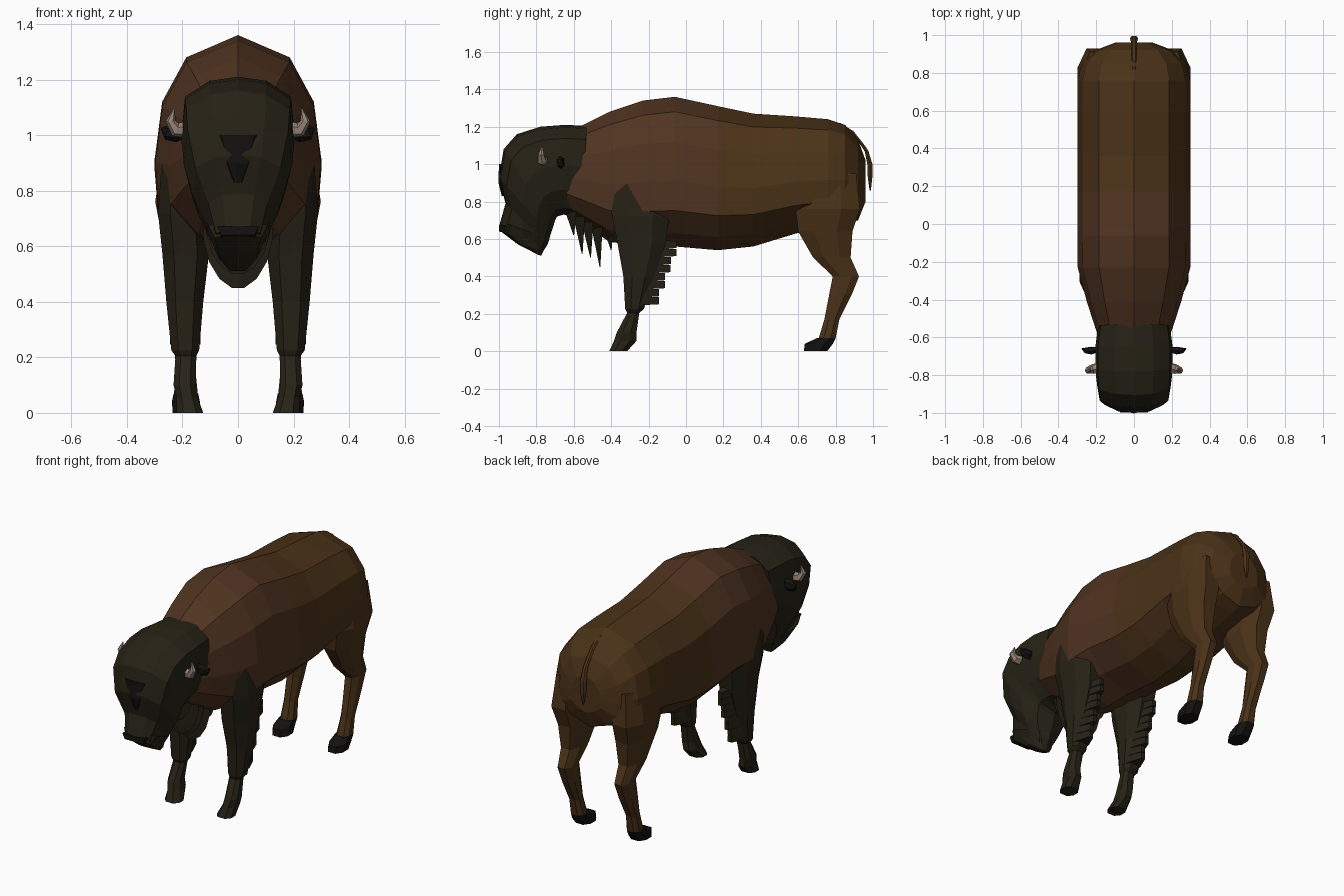
import bpy, bmesh, math
from mathutils import Vector

if "Cube" in bpy.data.objects:
    bpy.data.objects.remove(bpy.data.objects["Cube"])


def material(name, rgb):
    m = bpy.data.materials.new(name)
    m.diffuse_color = (*rgb, 1)
    m.use_nodes = True
    m.node_tree.nodes["Principled BSDF"].inputs["Base Color"].default_value = m.diffuse_color
    return m


COAT = material("coat", (0.07, 0.032, 0.009))
HUMP = material("hump", (0.08, 0.034, 0.015))
DARK = material("dark_hair", (0.02, 0.016, 0.008))
BLACK = material("black", (0.007, 0.006, 0.005))
HORN = material("horn", (0.30, 0.22, 0.17))


def build(name, rings, *mats):
    """Skin a series of equal-length closed rings, flat shaded with end caps."""
    bm = bmesh.new()
    vs = [[bm.verts.new(p) for p in r] for r in rings]
    n = len(vs[0])
    for a, b in zip(vs, vs[1:]):
        for i in range(n):
            bm.faces.new((a[i], a[(i + 1) % n], b[(i + 1) % n], b[i]))
    bm.faces.new(vs[0])
    bm.faces.new(vs[-1][::-1])
    bmesh.ops.remove_doubles(bm, verts=bm.verts, dist=1e-5)
    bmesh.ops.recalc_face_normals(bm, faces=bm.faces)
    me = bpy.data.meshes.new(name)
    bm.to_mesh(me)
    bm.free()
    ob = bpy.data.objects.new(name, me)
    bpy.context.collection.objects.link(ob)
    for m in mats:
        me.materials.append(m)
    return ob


def section(yt, zt, yb, zb, w, shape):
    """Left/right symmetric ring between a top and a bottom midline point."""
    half = [(w * f, yt + (yb - yt) * t, zt + (zb - zt) * t) for t, f in shape]
    return half + [(-x, y, z) for x, y, z in half[-2:0:-1]]


def limb_ring(s, z, y0, y1, x0, x1):
    """Eight-sided horizontal ring filling the given rectangle."""
    cx, cy, rx, ry = (x0 + x1) / 2, (y0 + y1) / 2, (x1 - x0) / 2, (y1 - y0) / 2
    oct8 = [(1, .42), (.5, 1), (-.5, 1), (-1, .42), (-1, -.42), (-.5, -1), (.5, -1), (1, -.42)]
    return [(s * (cx + a * rx), cy + b * ry, z) for a, b in oct8]


def spine(name, path, mat, sides=6, flat=1.0):
    """Tapered tube along (x, y, z, radius) points."""
    pts = [Vector(p[:3]) for p in path]
    rings = []
    for i, p in enumerate(pts):
        d = (pts[min(i + 1, len(pts) - 1)] - pts[max(i - 1, 0)]).normalized()
        u = d.cross(Vector((0, 1, 0.1))).normalized()
        v = d.cross(u)
        r = path[i][3]
        rings.append([p + u * r * math.cos(2 * math.pi * k / sides)
                      + v * r * flat * math.sin(2 * math.pi * k / sides) for k in range(sides)])
    return build(name, rings, mat)


# Barrel, hump and rump
BODY = [(0, 0), (.10, .62), (.30, .91), (.56, 1), (.76, .96), (.91, .58), (1, 0)]
body = build("body", [section(y, t, y, b, w, BODY) for y, t, b, w in [
    (-.64, 1.17, .74, .17), (-.55, 1.21, .68, .205), (-.41, 1.28, .585, .25),
    (-.23, 1.34, .56, .298), (-.06, 1.36, .56, .30), (.17, 1.31, .54, .30),
    (.36, 1.27, .56, .30), (.59, 1.255, .63, .30), (.76, 1.24, .66, .30),
    (.85, 1.21, .68, .275), (.92, 1.13, .70, .205), (.96, 1.02, .80, .10)]], COAT, HUMP)
for f in body.data.polygons:
    f.material_index = int(f.center.y < .1)

# Head: sections fan forward and down from the neck to the muzzle
HEAD = [(0, 0), (.03, .5), (.15, .93), (.45, 1), (.72, .85), (.93, .5), (1, 0)]
build("head", [section(*r, HEAD) for r in [
    (-.53, 1.205, -.56, .72, .19), (-.65, 1.21, -.655, .73, .205),
    (-.78, 1.20, -.69, .72, .205), (-.905, 1.16, -.70, .70, .20),
    (-.975, 1.08, -.71, .665, .195), (-1.0, .93, -.725, .62, .165),
    (-.965, .79, -.74, .57, .115), (-1.0, .665, -.76, .54, .085)]], DARK)

# Chin beard and mouth
build("chin_beard", [section(*r, HEAD) for r in [
    (-.975, .69, -.73, .60, .115), (-.99, .64, -.74, .57, .09),
    (-.90, .572, -.76, .54, .07), (-.79, .515, -.775, .51, .03)]], DARK)
build("mouth", [[(x, y, z) for x in (-.075, 0, .075) for z in [zz]][:3]
                + [(.06, y, z2), (-.06, y, z2)]
                for y, zz, z2 in [(-.999, .672, .64), (-.93, .672, .62)]], BLACK)

# Forehead mop hanging between the eyes
build("forelock", [section(*r, BODY) for r in [
    (-1.0, 1.0, -.90, 1.0, .09), (-1.003, .90, -.90, .90, .06),
    (-.985, .83, -.92, .83, .02)]], BLACK)

for s, side in ((1, "left"), (-1, "right")):
    # Front leg
    build(side + "_front_leg", [limb_ring(s, *r) for r in [
        (.90, -.42, -.06, .12, .275), (.72, -.395, -.09, .11, .288),
        (.57, -.365, -.11, .105, .272), (.40, -.335, -.17, .125, .258),
        (.225, -.325, -.225, .14, .24), (.205, -.315, -.25, .15, .225),
        (.10, -.37, -.265, .152, .232), (.055, -.385, -.265, .145, .222),
        (.0, -.41, -.315, .125, .222)]], DARK)

    # Hind leg and hoof
    build(side + "_hind_leg", [limb_ring(s, *r) for r in [
        (.95, .60, .91, .12, .27), (.76, .585, .93, .11, .298),
        (.64, .60, .89, .11, .275), (.50, .68, .88, .135, .25),
        (.40, .785, .925, .145, .235), (.30, .765, .885, .15, .23),
        (.17, .74, .82, .155, .225), (.07, .71, .80, .145, .23)]], COAT)
    build(side + "_hind_hoof", [limb_ring(s, *r) for r in [
        (.07, .70, .80, .143, .232), (.04, .635, .785, .137, .238),
        (.0, .63, .755, .135, .235)]], BLACK)

    # Ragged hair behind the front leg
    for i in range(8):
        k = i / 7
        y0, y1 = -.24 - .03 * k, -.05 - .11 * k
        z = .57 - .30 * k
        build(side + "_leg_fringe", [
            [(s * x, y, zz) for x, zz in [(.19 - w, z - h), (.19 + w, z - h), (.19 + w, z + h), (.19 - w, z + h)]]
            for y, w, h in [(y0, .055, .024), ((y0 + y1) / 2, .04, .023),
                            (y1 + (.015 if i % 2 else 0), .012, .019)]], DARK)

    # Horn, ear, eye and brow
    spine(side + "_horn", [(s * .18, -.76, 1.02, .032), (s * .225, -.77, 1.02, .026),
                           (s * .243, -.775, 1.05, .018), (s * .23, -.77, 1.095, .003)], HORN)
    spine(side + "_ear", [(s * .18, -.665, 1.02, .02), (s * .225, -.67, 1.01, .036),
                          (s * .255, -.67, 1.01, .028), (s * .275, -.66, 1.025, .004)], BLACK, flat=.6)
    spine(side + "_eye_socket", [(s * .05, -.965, .89, .02), (s * .12, -.925, .92, .035),
                                 (s * .172, -.87, .94, .02)], BLACK)

# Throat hair: U-shaped sheets tapering to an edge
for y, top, tip, w in [(-.62, .78, .62, .10), (-.575, .76, .52, .12),
                       (-.53, .73, .50, .12), (-.48, .72, .45, .13), (-.42, .70, .54, .12)]:
    rows = []
    for t in (0, .35, .65, .88, 1):
        z, th = top + (tip - top) * t, .035 * (1 - t) + .002
        x = w * math.sqrt(max(1 - t ** 2.4, .03))
        lean = y + .02 * t
        rows.append([(-x, lean + th, z), (0, lean - th, z), (x, lean + th, z), (0, lean + th, z)])
    build("throat_hair", rows, DARK)

# Tail
spine("tail", [(0, .82, 1.215, .012), (0, .89, 1.17, .014), (0, .945, 1.10, .014),
               (0, .965, 1.07, .016), (0, .983, 1.0, .022), (0, .984, .93, .02),
               (0, .985, .86, .006)], COAT, sides=6, flat=.7)
